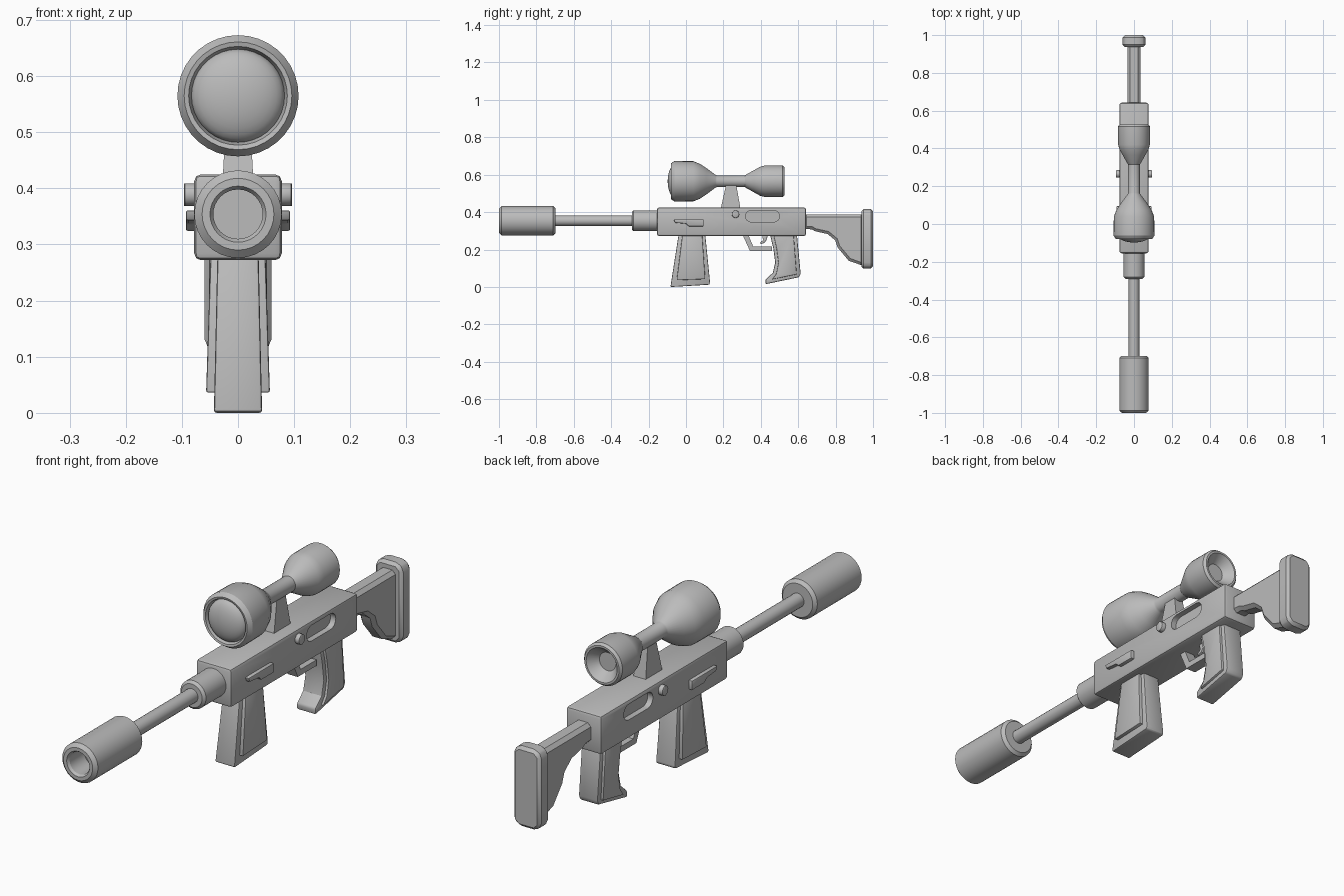
import bpy, bmesh, math
from mathutils import Vector, Matrix

cube = bpy.data.objects.get("Cube")
if cube:
    bpy.data.objects.remove(cube, do_unlink=True)

GREY = (0.5, 0.5, 0.5, 1)
mat = bpy.data.materials.new("plain_grey")
mat.use_nodes = True
mat.diffuse_color = GREY
mat.node_tree.nodes["Principled BSDF"].inputs["Base Color"].default_value = GREY
parts = []


def finish(name, bm, bevel=0, segments=2):
    bmesh.ops.recalc_face_normals(bm, faces=bm.faces)
    if bevel:
        sharp = [e for e in bm.edges if e.calc_face_angle(0) > math.radians(35)]
        bmesh.ops.bevel(bm, geom=sharp, offset=bevel, segments=segments,
                        profile=0.5, affect='EDGES', clamp_overlap=True)
    mesh = bpy.data.meshes.new(name)
    bm.to_mesh(mesh)
    bm.free()
    mesh.materials.append(mat)
    ob = bpy.data.objects.new(name, mesh)
    bpy.context.collection.objects.link(ob)
    parts.append(ob)
    return ob


def lathe(name, profile, z, steps=32):
    """Turn a (y, radius) profile around a lengthwise axis at height z."""
    bm = bmesh.new()
    verts = [bm.verts.new((r, y, z)) for y, r in profile]
    edges = [bm.edges.new(pair) for pair in zip(verts, verts[1:])]
    bmesh.ops.spin(bm, geom=verts + edges, cent=(0, 0, z), axis=(0, 1, 0),
                   angle=math.tau, steps=steps, use_duplicate=False)
    bmesh.ops.remove_doubles(bm, verts=bm.verts, dist=1e-5)
    return finish(name, bm)


def slab(name, outline, low, high, bevel=0, segments=2, axis='x', taper=None):
    """Extrude an outline: (y, z) along x, or (x, z) along y.
    A taper (z, scale) narrows x linearly, reaching scale at that height."""
    bm = bmesh.new()
    place = (lambda a, b: (low, a, b)) if axis == 'x' else (lambda a, b: (a, low, b))
    face = bm.faces.new([bm.verts.new(place(a, b)) for a, b in outline])
    new = bmesh.ops.extrude_face_region(bm, geom=[face])["geom"]
    shift = (high - low, 0, 0) if axis == 'x' else (0, high - low, 0)
    bmesh.ops.translate(bm, vec=shift, verts=[v for v in new if isinstance(v, bmesh.types.BMVert)])
    if taper:
        for v in bm.verts:
            v.co.x *= 1 + (taper[1] - 1) * v.co.z / taper[0]
    return finish(name, bm, bevel, segments)


def stadium(y0, y1, z0, z1, n=8):
    r, zc = (z1 - z0) / 2, (z0 + z1) / 2
    ends = ((y1 - r, -math.pi / 2), (y0 + r, math.pi / 2))
    return [(c + r * math.cos(a + math.pi * i / n), zc + r * math.sin(a + math.pi * i / n))
            for c, a in ends for i in range(n + 1)]


def octagon(hx, z0, z1, cut):
    half = [(hx - cut, z0), (hx, z0 + cut), (hx, z1 - cut), (hx - cut, z1)]
    return half + [(-x, z) for x, z in reversed(half)]


# Barrel assembly
AXIS = 0.354
lathe("suppressor", [(-0.9, 0), (-0.9, 0.044), (-0.99, 0.044), (-1.0, 0.05), (-1.0, 0.064),
                     (-0.987, 0.078), (-0.71, 0.078), (-0.698, 0.066), (-0.698, 0)], AXIS)
lathe("barrel", [(-0.72, 0), (-0.72, 0.028), (-0.25, 0.028), (-0.25, 0)], AXIS, 20)
lathe("barrel_collar", [(-0.29, 0), (-0.29, 0.046), (-0.28, 0.056),
                        (-0.13, 0.056), (-0.13, 0)], AXIS)

# Receiver with a rounded recess on each side
receiver = slab("receiver", [(-0.155, 0.272), (0.642, 0.272), (0.642, 0.425), (-0.155, 0.425)],
                -0.078, 0.078, 0.012)
for side in (-1, 1):
    cutter = slab("recess_cutter", stadium(0.318, 0.5, 0.347, 0.409), side * 0.055, side * 0.12)
    cutter.hide_render = True
    mod = receiver.modifiers.new("recess", 'BOOLEAN')
    mod.operation, mod.object, mod.solver = 'DIFFERENCE', cutter, 'EXACT'
    baked = bpy.data.meshes.new_from_object(
        receiver.evaluated_get(bpy.context.evaluated_depsgraph_get()))
    receiver.modifiers.clear()
    receiver.data = baked
    parts.remove(cutter)
    bpy.data.objects.remove(cutter, do_unlink=True)

# Side plates and pins
plate = [(-0.066, 0.361), (-0.058, 0.343), (0.0, 0.338), (0.015, 0.324),
         (0.094, 0.324), (0.094, 0.361)]
for label, side in (("left", 1), ("right", -1)):
    slab(label + "_side_plate", plate, side * 0.06, side * 0.093, 0.004)
    slab(label + "_pin", stadium(0.245, 0.285, 0.369, 0.409), side * 0.06, side * 0.096, 0.007)

# Scope with domed lens and hollow eyepiece
SIGHT = 0.565
lathe("scope_body", [(-0.06, 0), (-0.06, 0.083), (-0.078, 0.088), (-0.08, 0.096), (-0.062, 0.108),
                     (0.04, 0.107), (0.075, 0.093), (0.11, 0.07), (0.158, 0.034), (0.165, 0.031),
                     (0.315, 0.031), (0.322, 0.036), (0.365, 0.06), (0.395, 0.077), (0.42, 0.084),
                     (0.517, 0.084), (0.527, 0.076), (0.527, 0.068), (0.49, 0.036), (0.49, 0)],
      SIGHT, 36)
dome = [(-0.062 - 0.036 * math.sin(a), 0.083 * math.cos(a))
        for a in (math.pi / 2 * i / 8 for i in range(9))]
lathe("scope_lens", [(-0.05, 0), (-0.05, 0.083)] + dome, SIGHT, 36)
slab("scope_mount", [(0.185, 0.415), (0.292, 0.415), (0.268, 0.55), (0.215, 0.55)],
     -0.05, 0.05, taper=(0.55, 0.4))

# Magazine with raised side panels
slab("magazine", [(-0.038, 0.29), (-0.083, 0.002), (-0.077, 0), (0.124, 0.012), (0.129, 0.02),
                  (0.102, 0.29)], -0.043, 0.043, 0.005, taper=(0.29, 0.85))
slab("magazine_panel", [(-0.018, 0.29), (-0.05, 0.036), (0.103, 0.042), (0.086, 0.29)],
     -0.058, 0.058, 0.004, taper=(0.29, 0.84))

# Pistol grip with raised side panels
slab("grip", [(0.447, 0.29), (0.467, 0.205), (0.477, 0.13), (0.464, 0.075), (0.425, 0.04),
              (0.426, 0.015), (0.605, 0.052), (0.613, 0.072), (0.592, 0.29)],
     -0.042, 0.042, 0.006)
slab("grip_panel", [(0.465, 0.29), (0.484, 0.205), (0.494, 0.13), (0.482, 0.07), (0.46, 0.04),
                    (0.592, 0.067), (0.575, 0.29)], -0.052, 0.052, 0.004)

# Trigger and its guard
slab("trigger_guard", [(0.3, 0.285), (0.342, 0.192), (0.46, 0.192), (0.46, 0.215),
                       (0.36, 0.215), (0.33, 0.285)], -0.022, 0.022)
slab("trigger", [(0.405, 0.285), (0.412, 0.25), (0.394, 0.236), (0.402, 0.229), (0.42, 0.236),
                 (0.433, 0.255), (0.437, 0.285)], -0.012, 0.012, 0.002)

# Stock and butt pad
slab("stock", [(0.63, 0.388), (0.63, 0.31), (0.672, 0.308), (0.69, 0.298), (0.757, 0.283),
               (0.797, 0.25), (0.81, 0.212), (0.87, 0.14), (0.95, 0.112), (0.95, 0.388)],
     -0.034, 0.034, 0.014, 1)
slab("butt_pad", octagon(0.06, 0.098, 0.416, 0.022), 0.937, 1.0, 0.012, 1, axis='y')

# Smooth rounded surfaces while keeping hard edges
bpy.ops.object.select_all(action='DESELECT')
for ob in parts:
    ob.select_set(True)
bpy.context.view_layer.objects.active = receiver
bpy.ops.object.shade_smooth_by_angle(angle=math.radians(30))
